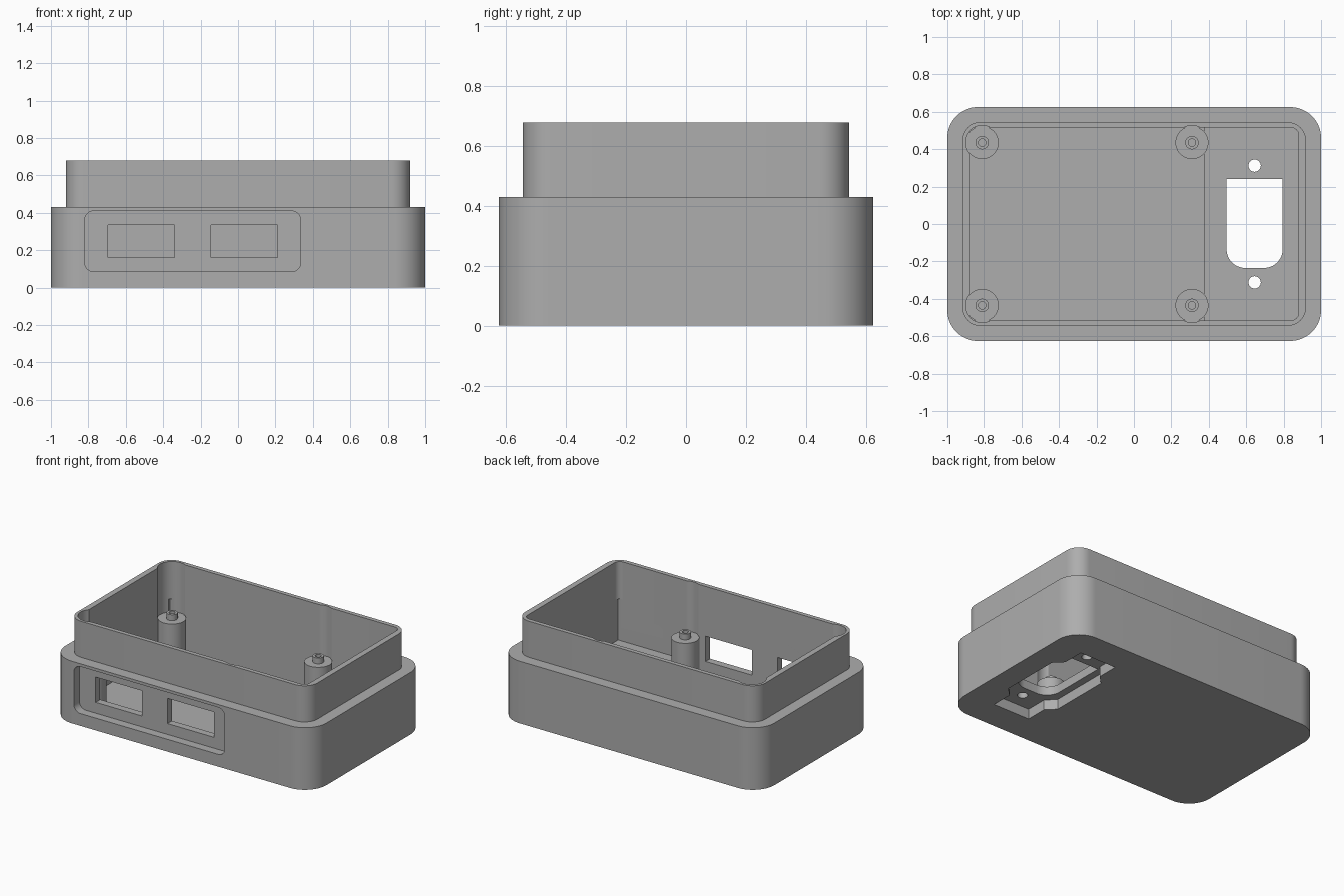
import bpy, bmesh, math
from mathutils import Matrix

if "Cube" in bpy.data.objects:
    bpy.data.objects.remove(bpy.data.objects["Cube"], do_unlink=True)

grey = bpy.data.materials.new("plain grey")
grey.use_nodes = True
COLOUR = (0.42, 0.42, 0.42, 1)
grey.diffuse_color = COLOUR
grey.node_tree.nodes["Principled BSDF"].inputs["Base Color"].default_value = COLOUR

FRONT = Matrix.Rotation(math.pi / 2, 4, 'X')  # outline (x, z), extruded toward -y


def arc(cx, cy, r, start, end, n):
    return [(cx + r * math.cos(math.radians(start + (end - start) * i / n)),
             cy + r * math.sin(math.radians(start + (end - start) * i / n)))
            for i in range(n + 1)]


def rounded(x0, x1, y0, y1, r, n=10):
    pts = []
    for cx, cy, a in ((x1 - r, y1 - r, 0), (x0 + r, y1 - r, 90),
                      (x0 + r, y0 + r, 180), (x1 - r, y0 + r, 270)):
        pts += arc(cx, cy, r, a, a + 90, n)
    return pts


def box(x0, x1, y0, y1):
    return [(x0, y0), (x1, y0), (x1, y1), (x0, y1)]


def circle(cx, cy, r, n=40):
    return arc(cx, cy, r, 0, 360, n)[:-1]


def prism(name, outline, low, high, matrix=None):
    """Solid made by extruding a closed outline from low to high."""
    bm = bmesh.new()
    face = bm.faces.new([bm.verts.new((x, y, low)) for x, y in outline])
    new = bmesh.ops.extrude_face_region(bm, geom=[face])["geom"]
    verts = [v for v in new if isinstance(v, bmesh.types.BMVert)]
    bmesh.ops.translate(bm, verts=verts, vec=(0, 0, high - low))
    bmesh.ops.recalc_face_normals(bm, faces=bm.faces)
    if matrix:
        bm.transform(matrix)
    mesh = bpy.data.meshes.new(name)
    bm.to_mesh(mesh)
    bm.free()
    mesh.materials.append(grey)
    obj = bpy.data.objects.new(name, mesh)
    bpy.context.collection.objects.link(obj)
    return obj


def combine(target, tool, operation='DIFFERENCE'):
    mod = target.modifiers.new("cut", 'BOOLEAN')
    mod.operation, mod.solver, mod.object = operation, 'EXACT', tool
    bpy.context.view_layer.objects.active = target
    bpy.ops.object.modifier_apply(modifier=mod.name)
    bpy.data.objects.remove(tool, do_unlink=True)


def smooth(obj):
    bpy.ops.object.select_all(action='DESELECT')
    obj.select_set(True)
    bpy.context.view_layer.objects.active = obj
    bpy.ops.object.shade_smooth_by_angle(angle=math.radians(30))


POSTS = [(x, y) for x in (-0.81, 0.31) for y in (-0.435, 0.435)]
INLET_X = 0.645

# Outer case and the narrower lip standing on it
case = prism("case", rounded(-1, 1, -0.625, 0.625, 0.165, 16), 0, 0.43)
combine(case, prism("lip", rounded(-0.92, 0.92, -0.545, 0.545, 0.1), 0.2, 0.68), 'UNION')

# Cavity: stepped floor with square corners below, rounded corners at the lip
stepped = [(-0.88, 0.08), (0.375, 0.08), (0.375, 0.13), (0.88, 0.13), (0.88, 0.42), (-0.88, 0.42)]
combine(case, prism("lower_cavity", stepped, -0.515, 0.515, FRONT))
combine(case, prism("upper_cavity", rounded(-0.88, 0.88, -0.515, 0.515, 0.04), 0.3, 0.8))
for x, y in POSTS:
    combine(case, prism("post_clearance", circle(x, y, 0.092), 0.33, 0.8))

# Front panel pocket and its two windows
combine(case, prism("front_pocket", rounded(-0.82, 0.335, 0.085, 0.41, 0.05), 0.565, 0.8, FRONT))
for x0 in (-0.695, -0.145):
    combine(case, prism("window", box(x0, x0 + 0.355, 0.16, 0.335), 0.45, 0.8, FRONT))

# Inlet flange recess under the raised floor: narrow ears, wider middle
quarter = [(0.2, 0.21), (0.14, 0.27), (0.14, 0.42)]
right = [(x, -y) for x, y in reversed(quarter)] + quarter
flange = right + [(-x, -y) for x, y in right]
combine(case, prism("flange_recess", [(INLET_X + x, y) for x, y in flange], -0.1, 0.07))

# Inlet opening with two rounded corners, and its screw holes
opening = [(0.795, 0.24), (0.495, 0.24)]
opening += arc(0.595, -0.135, 0.1, 180, 270, 10) + arc(0.695, -0.135, 0.1, 270, 360, 10)
combine(case, prism("inlet_opening", opening, -0.1, 0.25))
for y in (-0.312, 0.312):
    combine(case, prism("screw_hole", circle(INLET_X, y, 0.033, 28), -0.1, 0.25))
smooth(case)

# Mounting posts with hollow pins
for i, (x, y) in enumerate(POSTS, 1):
    post = prism(f"mounting_post_{i}", circle(x, y, 0.088), 0.06, 0.33)
    combine(post, prism("pin", circle(x, y, 0.036, 28), 0.2, 0.37), 'UNION')
    combine(post, prism("pin_hole", circle(x, y, 0.02, 20), 0.28, 0.5))
    smooth(post)
